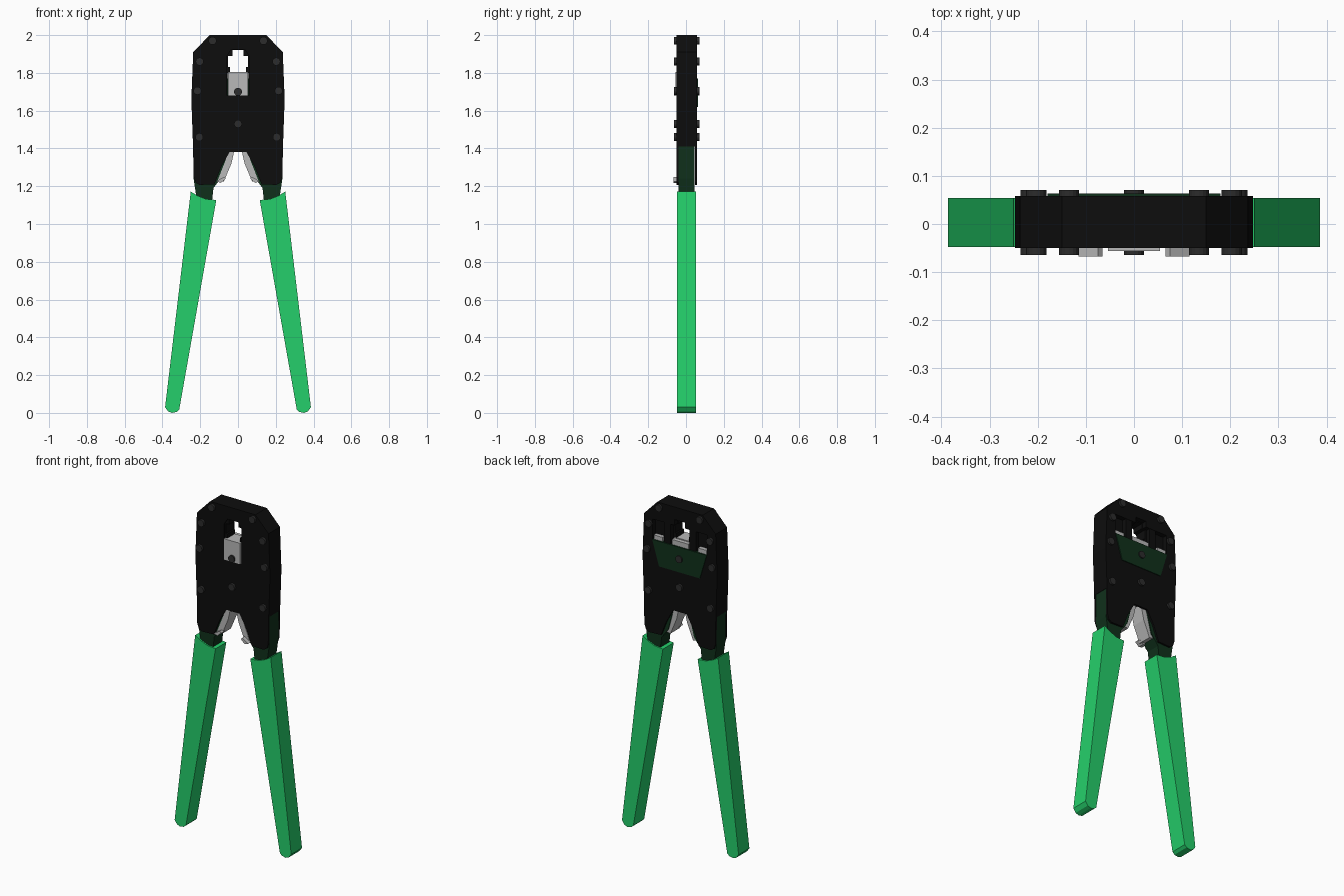
import bpy, bmesh, math

if "Cube" in bpy.data.objects:
    bpy.data.objects.remove(bpy.data.objects["Cube"])


def material(name, r, g, b):
    m = bpy.data.materials.new(name)
    m.diffuse_color = (r, g, b, 1)
    m.use_nodes = True
    m.node_tree.nodes["Principled BSDF"].inputs["Base Color"].default_value = m.diffuse_color
    return m


BLACK = material("black_steel", 0.004, 0.004, 0.004)
GREEN = material("grip_green", 0.018, 0.62, 0.145)
DARK = material("dark_green", 0.005, 0.03, 0.011)
STEEL = material("bare_steel", 0.48, 0.48, 0.48)
RIVET = material("rivet_grey", 0.025, 0.025, 0.025)


def half_prism(name, pts, y0, y1, mat):
    """Extrude an xz profile of the right half along y and mirror it across x = 0."""
    bm = bmesh.new()
    front = [bm.verts.new((x, y0, z)) for x, z in pts]
    back = [bm.verts.new((x, y1, z)) for x, z in pts]
    bm.faces.new(front)
    bm.faces.new(back[::-1])
    n = len(pts)
    for i in range(n):
        j = (i + 1) % n
        if pts[i][0] == 0 and pts[j][0] == 0:
            continue  # open seam on the mirror plane
        bm.faces.new((front[i], back[i], back[j], front[j]))
    bmesh.ops.recalc_face_normals(bm, faces=bm.faces)
    bmesh.ops.triangulate(bm, faces=[f for f in bm.faces if len(f.verts) > 4])
    me = bpy.data.meshes.new(name)
    bm.to_mesh(me)
    bm.free()
    ob = bpy.data.objects.new(name, me)
    bpy.context.collection.objects.link(ob)
    me.materials.append(mat)
    mod = ob.modifiers.new("Mirror", 'MIRROR')
    mod.merge_threshold = 0.0005
    return ob


def block(name, x0, x1, z0, z1, y0, y1, mat):
    return half_prism(name, [(x0, z0), (x1, z0), (x1, z1), (x0, z1)], y0, y1, mat)


# Head: front plate, core and back plate share the upper outline
upper = [(0, 2.0), (0.15, 2.0), (0.237, 1.91), (0.247, 1.66), (0.238, 1.41)]
lower = [(0.235, 1.25), (0.225, 1.22), (0.205, 1.207), (0.125, 1.21),
         (0.09, 1.3), (0.045, 1.38), (0, 1.38)]
port = [(0, 1.68), (0.058, 1.68), (0.058, 1.89), (0.035, 1.925), (0, 1.925)]
step_port = [(0, 1.68), (0.055, 1.68), (0.055, 1.8), (0.042, 1.8), (0.042, 1.83),
             (0.052, 1.83), (0.052, 1.89), (0.03, 1.89), (0.03, 1.92), (0, 1.92)]
window = [(0, 1.62), (0.135, 1.62), (0.18, 1.77), (0.18, 1.89),
          (0.035, 1.89), (0.035, 1.925), (0, 1.925)]
half_prism("front_plate", upper + lower + port, -0.05, -0.04, BLACK)
half_prism("head_core", upper + [(0, 1.41)] + step_port, -0.04, 0.03, BLACK)
# Back plate, thick above the handles and thin where they enter
half_prism("back_plate", upper + [(0, 1.41)] + window, 0.03, 0.058, BLACK)
half_prism("back_plate_skirt", [(0, 1.41), (0.238, 1.41)] + lower, 0.047, 0.058, BLACK)
block("port_divider", 0.062, 0.105, 1.77, 1.89, 0.03, 0.056, BLACK)

# Crimping die and back die carrier
block("die", 0, 0.054, 1.68, 1.805, -0.056, 0.03, STEEL)
half_prism("die_carrier", [(0, 1.62), (0.135, 1.62), (0.18, 1.77), (0, 1.77)],
           0.031, 0.063, DARK)
block("center_teeth", 0, 0.055, 1.77, 1.8, 0.031, 0.055, STEEL)
block("side_teeth", 0.118, 0.175, 1.77, 1.795, 0.031, 0.055, STEEL)

# Handle shanks between the plates
half_prism("handle_shank", [(0.236, 1.41), (0.235, 1.24), (0.226, 1.18), (0.215, 1.1),
                            (0.14, 1.1), (0.13, 1.19), (0.085, 1.25), (0.045, 1.41)],
           -0.039, 0.046, DARK)

# Ratchet levers with small bent tabs
half_prism("ratchet_lever", [(0.01, 1.43), (0.05, 1.43), (0.065, 1.34),
                             (0.108, 1.23), (0.075, 1.225), (0.035, 1.32)],
           -0.044, 0.04, STEEL)
half_prism("ratchet_tab", [(0.065, 1.24), (0.075, 1.25), (0.115, 1.225), (0.09, 1.218)],
           -0.067, -0.03, STEEL)

# Tapered grips with rounded ends
half_prism("grip", [(0.25, 1.172), (0.215, 1.15), (0.17, 1.132), (0.115, 1.127),
                    (0.311, 0.018), (0.325, 0.005), (0.35, 0), (0.37, 0.008),
                    (0.386, 0.03)], -0.048, 0.054, GREEN)

# Rivets passing through the head
spots = [(0, 1.7), (0, 1.53)]
for s in (-1, 1):
    spots += [(s * x, z) for x, z in ((0.135, 1.97), (0.203, 1.86), (0.215, 1.705), (0.205, 1.46))]
for x, z in spots:
    bpy.ops.mesh.primitive_cylinder_add(vertices=16, radius=0.021, depth=0.135,
                                        location=(x, 0.003, z), rotation=(math.pi / 2, 0, 0))
    ob = bpy.context.object
    ob.name = "rivet"
    ob.data.materials.append(RIVET)
